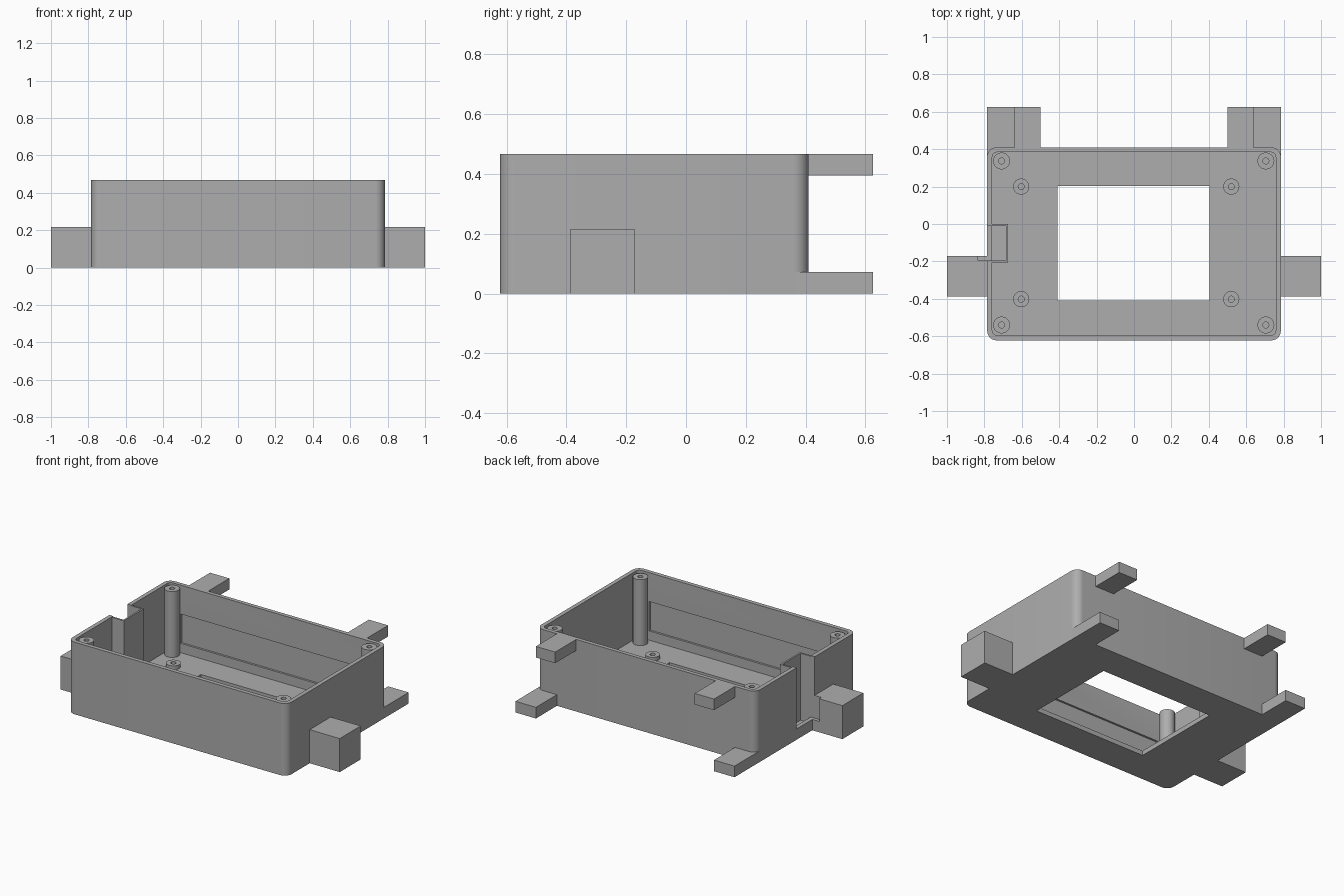
import bpy, bmesh, math
from mathutils import Vector

cube = bpy.data.objects.get("Cube")
if cube:
    bpy.data.objects.remove(cube, do_unlink=True)

grey = bpy.data.materials.new("plain grey")
grey.use_nodes = True
grey.diffuse_color = (0.42, 0.42, 0.42, 1)
grey.node_tree.nodes["Principled BSDF"].inputs["Base Color"].default_value = grey.diffuse_color

HEIGHT, FLOOR = 0.467, 0.03


def finish(name, bm):
    bmesh.ops.recalc_face_normals(bm, faces=bm.faces)
    mesh = bpy.data.meshes.new(name)
    bm.to_mesh(mesh)
    bm.free()
    mesh.materials.append(grey)
    obj = bpy.data.objects.new(name, mesh)
    bpy.context.collection.objects.link(obj)
    return obj


def box(name, x, y, z, radius=0):
    """Box from ranges, with optional rounded upright edges."""
    bm = bmesh.new()
    bmesh.ops.create_cube(bm, size=1)
    for v in bm.verts:
        v.co = [r[0] if c < 0 else r[1] for c, r in zip(v.co, (x, y, z))]
    if radius:
        upright = [e for e in bm.edges
                   if abs(e.verts[0].co.z - e.verts[1].co.z) > 0.01]
        bmesh.ops.bevel(bm, geom=upright, offset=radius, segments=8,
                        profile=0.5, affect='EDGES')
    return finish(name, bm)


def select_only(obj):
    bpy.ops.object.select_all(action='DESELECT')
    obj.select_set(True)
    bpy.context.view_layer.objects.active = obj


def cut(obj, cutter, keep=False):
    cutter.hide_render = True
    mod = obj.modifiers.new("cut", 'BOOLEAN')
    mod.operation, mod.solver, mod.object = 'DIFFERENCE', 'EXACT', cutter
    select_only(obj)
    bpy.ops.object.modifier_apply(modifier=mod.name)
    if not keep:
        bpy.data.objects.remove(cutter, do_unlink=True)


def smooth(obj):
    select_only(obj)
    bpy.ops.object.shade_smooth_by_angle(angle=math.radians(30))


def post(name, x, y, radius, hole, top, depth):
    """Round post with a blind screw hole, turned from a profile."""
    bm = bmesh.new()
    profile = [(0, FLOOR - 0.01), (radius, FLOOR - 0.01), (radius, top),
               (hole, top), (hole, top - depth), (0, top - depth)]
    verts = [bm.verts.new((x + r, y, z)) for r, z in profile]
    edges = [bm.edges.new(pair) for pair in zip(verts, verts[1:])]
    bmesh.ops.spin(bm, geom=verts + edges, cent=(x, y, 0), axis=(0, 0, 1),
                   angle=math.tau, steps=32)
    bmesh.ops.remove_doubles(bm, verts=bm.verts, dist=0.0005)
    smooth(finish(name, bm))


# Open tray with a rectangular opening in the floor
tray = box("tray", (-0.785, 0.785), (-0.622, 0.41), (0, HEIGHT), 0.05)
cut(tray, box("cavity", (-0.758, 0.758), (-0.595, 0.384), (FLOOR, 1), 0.026))
cut(tray, box("floor_opening", (-0.408, 0.404), (-0.408, 0.204), (-1, 0.2)))

# Shallow recesses inside the long walls
for wall in ((-0.608, -0.55), (0.34, 0.397)):
    cut(tray, box("recess", (-0.68, 0.68), wall, (0.09, 0.28)))

# Side lugs
lug_y, lug_z = (-0.387, -0.172), (0, 0.217)
left_lug = box("left_lug", (0.775, 1), lug_y, lug_z)
right_lug = box("right_lug", (-1, -0.775), lug_y, lug_z)

# Slot through the right wall, biting into its lug
slot = box("slot", (-0.835, -0.74), (-0.195, -0.01), (0.07, 1))
cut(right_lug, slot, keep=True)
cut(tray, slot)
smooth(tray)

# Thin walled pocket inside the slot
pocket = box("slot_pocket", (-0.765, -0.674), (-0.206, 0), (FLOOR - 0.005, HEIGHT - 0.004))
cut(pocket, box("pocket_space", (-0.9, -0.685), (-0.195, -0.01), (FLOOR, 1)))

# Upper and lower tabs on the back
for side, sign in (("left", 1), ("right", -1)):
    for level, xs, y0, zs in (("upper", (0.5, 0.638), 0.4, (0.395, HEIGHT)),
                              ("lower", (0.638, 0.785), 0.365, (0, 0.072))):
        span = sorted(sign * x for x in xs)
        tab = box(f"{level}_{side}_tab", span, (y0, 0.625), zs)
        if level == "lower":
            # keep the tab out of the tray cavity
            cut(tab, box("tab_trim", (-0.758, 0.758), (0, 0.384), (FLOOR, 1), 0.026))

# Corner screw posts and short board standoffs
for x in (-0.708, 0.705):
    for y in (-0.54, 0.337):
        post("corner_post", x, y, 0.045, 0.016, 0.457, 0.15)
for x in (-0.603, 0.52):
    for y in (-0.402, 0.2):
        post("board_standoff", x, y, 0.043, 0.016, 0.055, 0.02)
